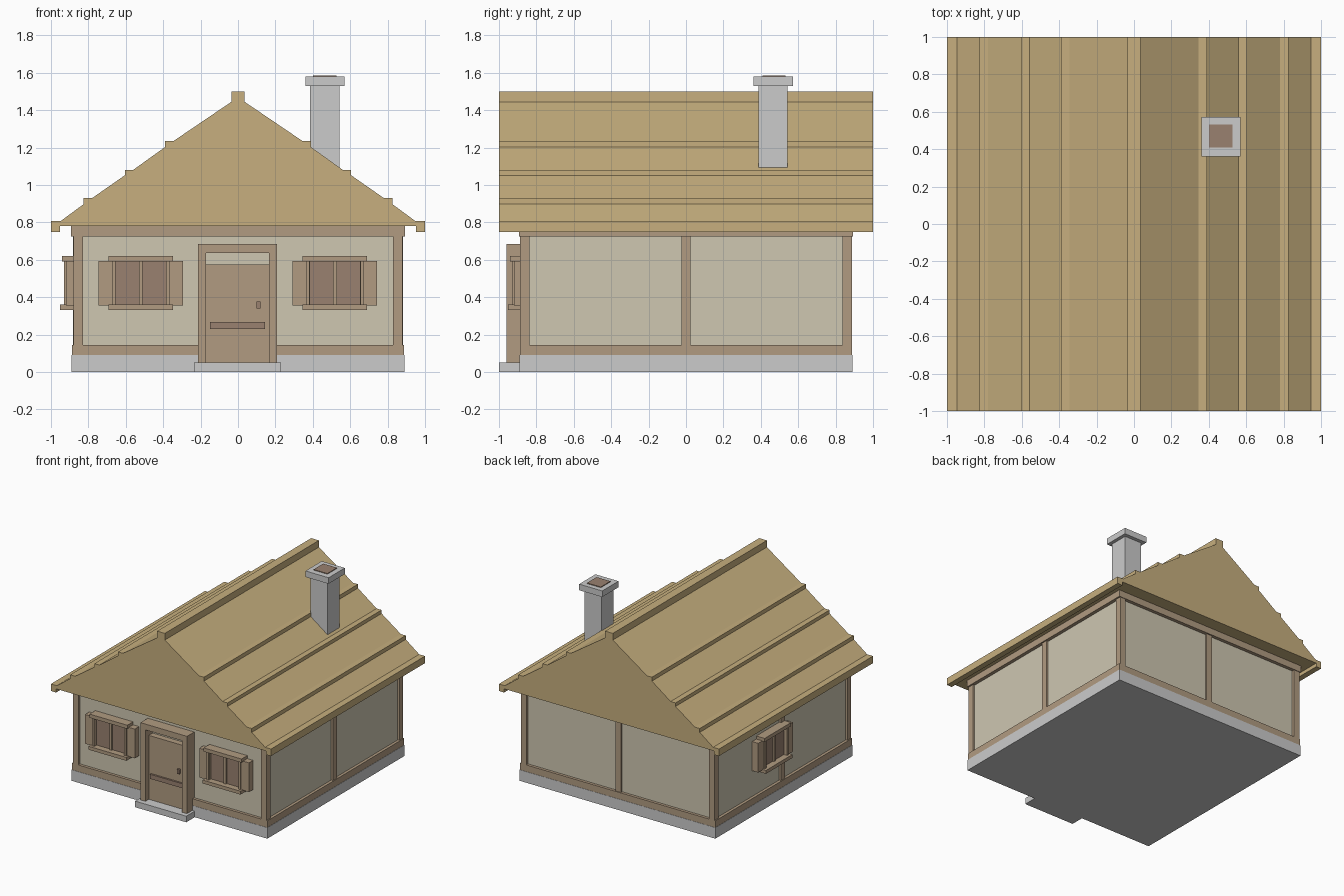
import bpy, bmesh
from math import pi
from mathutils import Matrix

if "Cube" in bpy.data.objects:
    bpy.data.objects.remove(bpy.data.objects["Cube"])


def mat(name, r, g, b):
    m = bpy.data.materials.new(name)
    m.diffuse_color = (r, g, b, 1)
    m.use_nodes = True
    m.node_tree.nodes["Principled BSDF"].inputs["Base Color"].default_value = m.diffuse_color
    return m


WOOD = mat("wood", 0.44, 0.33, 0.22)
DARK = mat("dark_wood", 0.32, 0.22, 0.16)
PLASTER = mat("plaster", 0.62, 0.57, 0.44)
THATCH = mat("thatch", 0.57, 0.43, 0.21)


def finish(name, bm, material):
    bmesh.ops.recalc_face_normals(bm, faces=bm.faces)
    me = bpy.data.meshes.new(name)
    bm.to_mesh(me)
    bm.free()
    ob = bpy.data.objects.new(name, me)
    bpy.context.collection.objects.link(ob)
    if material:
        me.materials.append(material)
    return ob


def box(name, x0, x1, y0, y1, z0, z1, material=None, place=None):
    bm = bmesh.new()
    m = Matrix.Translation(((x0 + x1) / 2, (y0 + y1) / 2, (z0 + z1) / 2))
    m = m @ Matrix.Diagonal((x1 - x0, y1 - y0, z1 - z0, 1))
    bmesh.ops.create_cube(bm, size=1, matrix=(place or Matrix()) @ m)
    return finish(name, bm, material)


# Foundation, walls and sill / top beams
box("foundation", -.89, .89, -.89, .89, 0, .09)
box("walls", -.865, .865, -.865, .865, .09, .775, PLASTER)
box("sill_beam", -.888, .888, -.888, .888, .09, .145, WOOD)
box("top_plate", -.893, .893, -.893, .893, .725, .782, WOOD)

# Corner posts and middle posts
for sx in (-1, 1):
    for sy in (-1, 1):
        x, y = sx * .855, sy * .863
        box("corner_post", x - .025, x + .025, y - .025, y + .025, .14, .73, WOOD)
    box("side_post", sx * .868 - .014, sx * .868 + .014, -.025, .025, .14, .73, WOOD)
box("back_post", -.025, .025, .85, .882, .14, .73, WOOD)

# Stepped solid roof with ridge cap and eave boards
half = [(.035, 1.5), (.035, 1.445), (.345, 1.235), (.39, 1.235), (.39, 1.203),
        (.56, 1.081), (.605, 1.081), (.605, 1.052), (.78, .93), (.825, .93),
        (.825, .898), (.947, .808), (1, .808), (1, .75), (.953, .75), (.953, .78)]
profile = half + [(-x, z) for x, z in reversed(half)]
bm = bmesh.new()
face = bm.faces.new([bm.verts.new((x, -1, z)) for x, z in profile])
ext = bmesh.ops.extrude_face_region(bm, geom=[face])
bmesh.ops.translate(bm, vec=(0, 2, 0),
                    verts=[v for v in ext["geom"] if isinstance(v, bmesh.types.BMVert)])
finish("roof", bm, THATCH)

# Chimney
box("chimney_stack", .386, .542, .388, .543, 1.05, 1.53)
box("chimney_cap", .36, .57, .362, .573, 1.53, 1.58)
box("chimney_flue", .402, .527, .408, .532, 1.5, 1.586, DARK)

# Door with frame, crossbar, handle and step
box("door_step", -.235, .23, -1, -.87, 0, .05)
box("door_panel", -.17, .17, -.915, -.86, .003, .575, WOOD)
box("door_jamb_left", -.215, -.17, -.96, -.86, .05, .64, WOOD)
box("door_jamb_right", .165, .208, -.96, -.86, .05, .64, WOOD)
box("door_lintel", -.215, .208, -.96, -.86, .637, .685, WOOD)
box("door_crossbar", -.15, .145, -.93, -.91, .23, .267, DARK)
box("door_handle", .1, .12, -.935, -.91, .34, .377, DARK)


# Window, modelled facing -y on the wall plane then placed
def window(place):
    def part(name, *dims):
        box("window_" + name, *dims, place=place)
    part("pane", -.14, .14, -.9, -.85, .35, .6, DARK)
    part("mullion", -.01, .01, -.912, -.89, .355, .595, WOOD)
    for s in (-1, 1):
        c = s * .18
        part("shutter", c - .046, c + .046, -.92, -.86, .355, .595, WOOD)
        part("jamb", s * .145 - .009, s * .145 + .009, -.93, -.86, .355, .595, WOOD)
    part("lintel", -.172, .172, -.94, -.86, .59, .62, WOOD)
    part("sill", -.172, .172, -.952, -.86, .332, .36, WOOD)


for x in (-.52, .518):
    window(Matrix.Translation((x, 0, 0)))
window(Matrix.Translation((0, .15, 0)) @ Matrix.Rotation(-pi / 2, 4, 'Z'))
